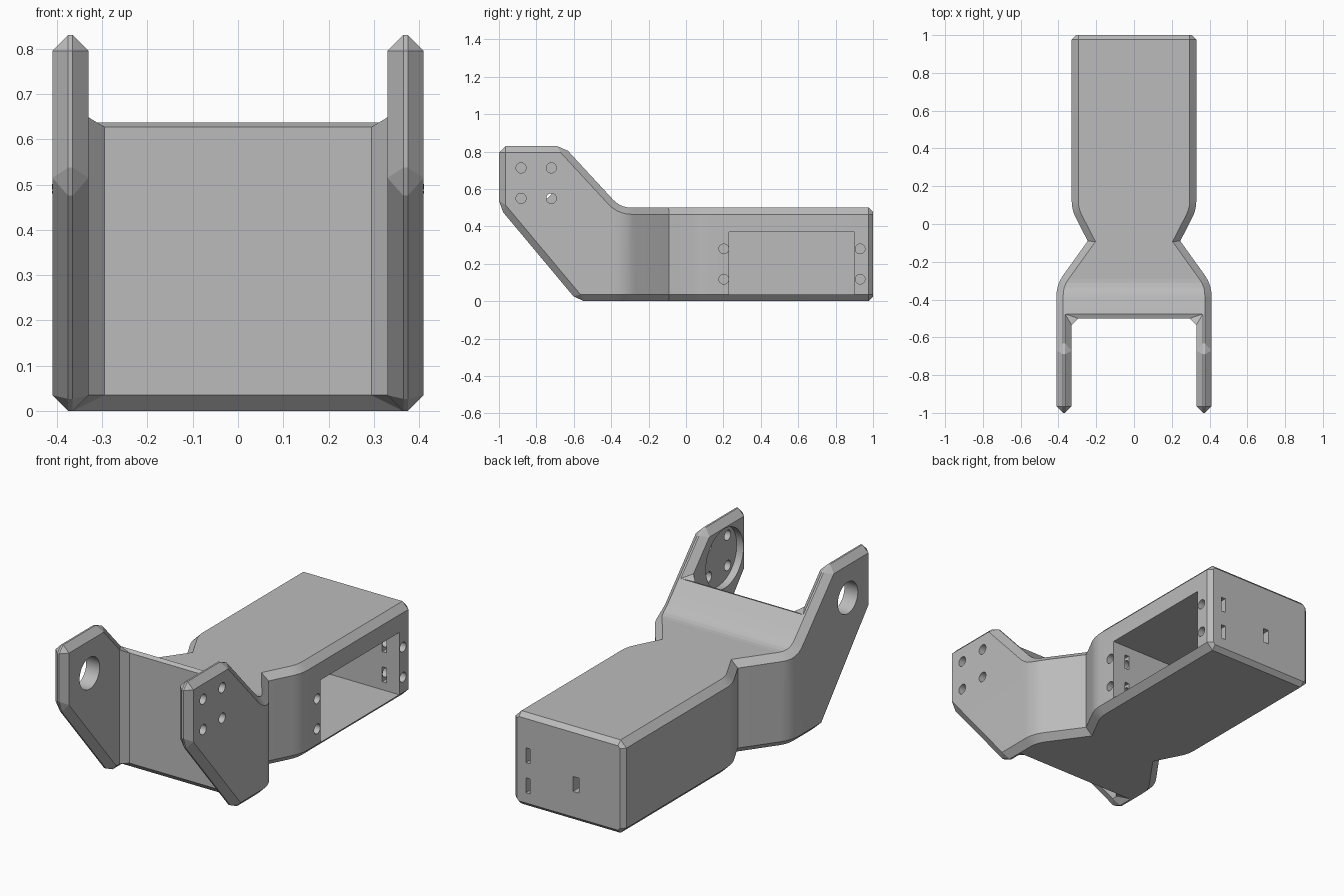
import bpy, bmesh, math
from mathutils import Vector, Matrix

if "Cube" in bpy.data.objects:
    bpy.data.objects.remove(bpy.data.objects["Cube"], do_unlink=True)

CHAMFER = 0.035
BACK = 1.012          # overshoot, trimmed later for a slimmer rear chamfer


def add_object(name, bm):
    mesh = bpy.data.meshes.new(name)
    bmesh.ops.recalc_face_normals(bm, faces=bm.faces)
    bm.to_mesh(mesh)
    bm.free()
    obj = bpy.data.objects.new(name, mesh)
    bpy.context.collection.objects.link(obj)
    return obj


def rounded(points, steps=5):
    """Outline from (u, v, reach) points; reach > 0 rounds that corner."""
    out = []
    for i, (u, v, reach) in enumerate(points):
        p = Vector((u, v))
        if not reach:
            out.append(p)
            continue
        before = Vector(points[i - 1][:2])
        after = Vector(points[(i + 1) % len(points)][:2])
        a = p + (before - p).normalized() * reach
        b = p + (after - p).normalized() * reach
        for k in range(steps + 1):
            t = k / steps
            out.append(a.lerp(p, t).lerp(p.lerp(b, t), t))
    return out


def prism(name, outline, place, shift):
    bm = bmesh.new()
    face = bm.faces.new([bm.verts.new(place(*p)) for p in outline])
    new = bmesh.ops.extrude_face_region(bm, geom=[face])["geom"]
    verts = [g for g in new if isinstance(g, bmesh.types.BMVert)]
    bmesh.ops.translate(bm, verts=verts, vec=shift)
    return add_object(name, bm)


def box(center, size):
    bm = bmesh.new()
    matrix = Matrix.Translation(center) @ Matrix.Diagonal((*size, 1))
    bmesh.ops.create_cube(bm, size=1, matrix=matrix)
    return add_object("cutter", bm)


def drill(x0, x1, y, z, radius, sides=32):
    """Cylinder along x."""
    bm = bmesh.new()
    matrix = (Matrix.Translation(((x0 + x1) / 2, y, z))
              @ Matrix.Rotation(math.pi / 2, 4, 'Y'))
    bmesh.ops.create_cone(bm, cap_ends=True, segments=sides, radius1=radius,
                          radius2=radius, depth=x1 - x0, matrix=matrix)
    return add_object("cutter", bm)


def combine(target, tool, operation):
    bpy.context.view_layer.objects.active = target
    mod = target.modifiers.new("cut", 'BOOLEAN')
    mod.operation, mod.solver, mod.object = operation, 'EXACT', tool
    bpy.ops.object.modifier_apply(modifier=mod.name)
    bpy.data.objects.remove(tool, do_unlink=True)


# Plan outline: box arm, pinched waist, wide fork with two ears
half = [(0.33, BACK, 0), (0.33, 0.075, 0.05), (0.245, -0.09, 0),
        (0.41, -0.32, 0.06), (0.41, -1, 0), (0.33, -1, 0), (0.33, -0.5, 0)]
plan = half + [(-x, y, r) for x, y, r in reversed(half)]
bracket = prism("arm_bracket", rounded(plan), lambda u, v: (u, v, -0.1), (0, 0, 1.1))

# Side outline: flat arm with raised, angled ears
side = [(1.2, 0, 0), (1.2, 0.5, 0), (-0.35, 0.5, 0.06), (-0.655, 0.83, 0),
        (-1.1, 0.83, 0), (-1.1, 0.622, 0), (-0.58, 0, 0)]
profile = prism("side_profile", rounded(side), lambda u, v: (-0.6, u, v), (1.2, 0, 0))
combine(bracket, profile, 'INTERSECT')

# Chamfer every sharp edge except the waist crease, then trim the rear
bm = bmesh.new()
bm.from_mesh(bracket.data)
bmesh.ops.remove_doubles(bm, verts=bm.verts, dist=0.0005)
bmesh.ops.dissolve_limit(bm, angle_limit=0.01, verts=bm.verts, edges=bm.edges)


def is_waist(edge):
    return all(abs(abs(v.co.x) - 0.245) < 0.01 and abs(v.co.y + 0.09) < 0.01
               for v in edge.verts)


sharp = [e for e in bm.edges if len(e.link_faces) == 2
         and e.calc_face_angle(0) > math.radians(33) and not is_waist(e)]
bmesh.ops.bevel(bm, geom=sharp, offset=CHAMFER, offset_type='OFFSET', segments=1,
                profile=0.5, affect='EDGES', clamp_overlap=False)
cut = bmesh.ops.bisect_plane(bm, geom=bm.verts[:] + bm.edges[:] + bm.faces[:],
                             plane_co=(0, 1, 0), plane_no=(0, 1, 0), clear_outer=True)
rim = [g for g in cut["geom_cut"] if isinstance(g, bmesh.types.BMEdge)]
bmesh.ops.holes_fill(bm, edges=rim)
bmesh.ops.recalc_face_normals(bm, faces=bm.faces)
bm.to_mesh(bracket.data)
bm.free()

# Open compartment in the side of the arm
cutters = [box((0.08, 0.565, 0.2025), (0.7, 0.67, 0.335))]

# Mounting screws and nut slots at both ends of the compartment
for z in (0.28, 0.118):
    for y, slot_y, slot_len in ((0.202, 0.2, 0.08), (0.931, 0.96, 0.16)):
        cutters.append(drill(0.12, 0.4, y, z, 0.026))
        cutters.append(box((0.24, slot_y, z), (0.025, slot_len, 0.08)))

# Cable slot in the rear wall
cutters.append(box((-0.045, 0.96, 0.2), (0.035, 0.16, 0.08)))

# Left ear: round recess inside and four screw holes; right ear: pivot hole
cutters.append(drill(0.28, 0.37, -0.8, 0.63, 0.16, 48))
for y in (-0.882, -0.72):
    for z in (0.55, 0.713):
        cutters.append(drill(0.3, 0.5, y, z, 0.027))
cutters.append(drill(-0.5, -0.25, -0.79, 0.62, 0.085, 48))

for cutter in cutters:
    combine(bracket, cutter, 'DIFFERENCE')

# Single grey plastic
grey = bpy.data.materials.new("grey_plastic")
grey.use_nodes = True
color = (0.5, 0.5, 0.5, 1)
grey.diffuse_color = color
grey.node_tree.nodes["Principled BSDF"].inputs["Base Color"].default_value = color
bracket.data.materials.clear()
bracket.data.materials.append(grey)

bpy.ops.object.select_all(action='DESELECT')
bracket.select_set(True)
bpy.context.view_layer.objects.active = bracket
bpy.ops.object.shade_smooth_by_angle(angle=math.radians(16))
